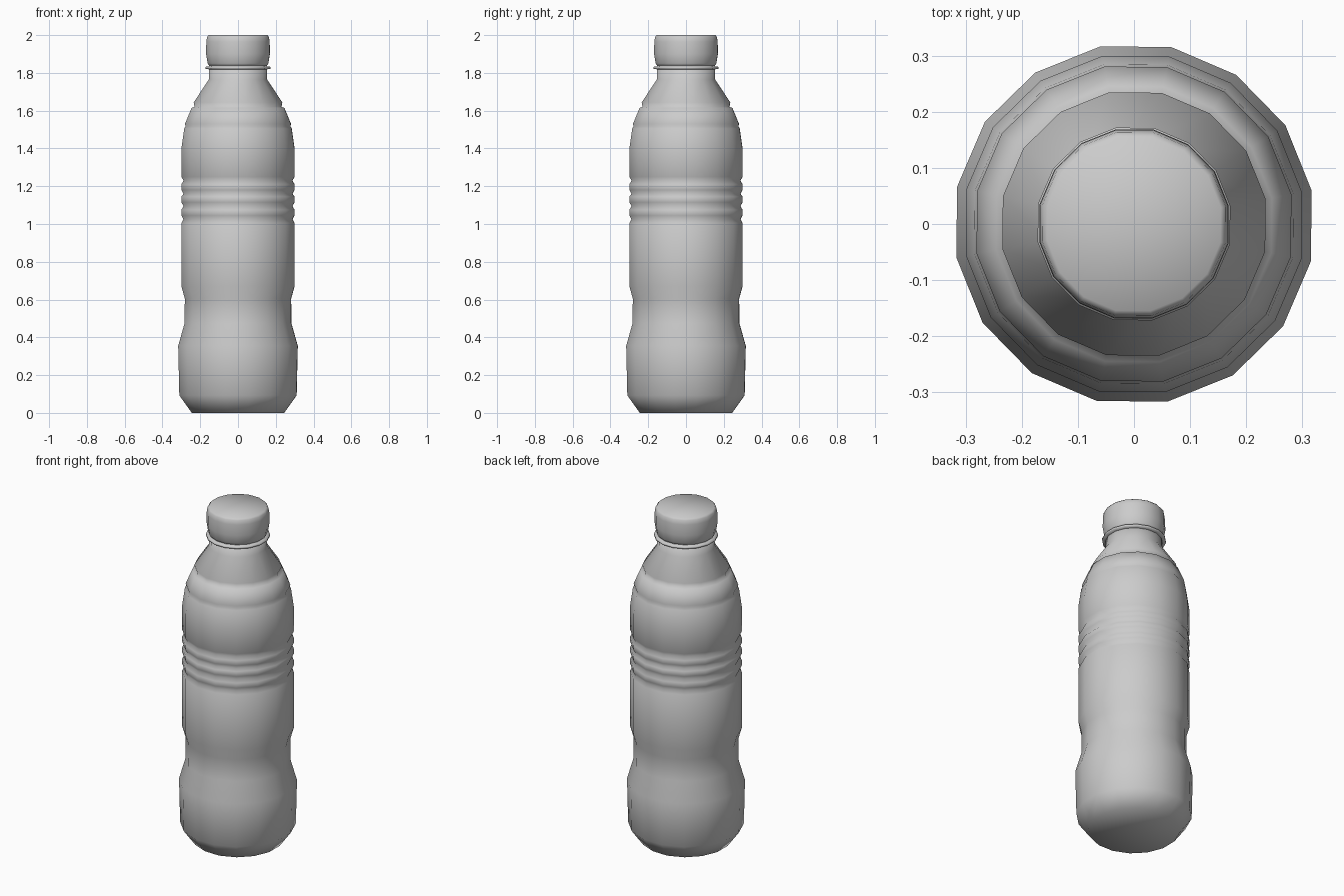
import bpy, bmesh, math

if "Cube" in bpy.data.objects:
    bpy.data.objects.remove(bpy.data.objects["Cube"])

SIDES = 16
TURN = math.radians(10.6)
FIT = 0.984  # visible half-width of the polygon relative to its corner radius


def lathe(name, profile):
    """Spin (half-width, z) points into a closed 16-sided body."""
    bm = bmesh.new()
    rings = []
    for w, z in profile:
        r = w / FIT
        rings.append([bm.verts.new((r * math.cos(TURN + i * math.tau / SIDES),
                                    r * math.sin(TURN + i * math.tau / SIDES), z))
                      for i in range(SIDES)])
    for a, b in zip(rings, rings[1:]):
        for i in range(SIDES):
            j = (i + 1) % SIDES
            bm.faces.new((a[i], a[j], b[j], b[i]))
    # fans closing both ends
    for ring, z in ((rings[0], profile[0][1]), (rings[-1], profile[-1][1])):
        tip = bm.verts.new((0, 0, z))
        for i in range(SIDES):
            bm.faces.new((ring[i], ring[(i + 1) % SIDES], tip))
    bmesh.ops.recalc_face_normals(bm, faces=bm.faces)
    for f in bm.faces:
        f.smooth = True
    me = bpy.data.meshes.new(name)
    bm.to_mesh(me)
    bm.free()
    ob = bpy.data.objects.new(name, me)
    bpy.context.collection.objects.link(ob)
    return ob


# Base, gripping waist and lower wall
profile = [(0.245, 0), (0.311, 0.093), (0.317, 0.355), (0.283, 0.475),
           (0.282, 0.605), (0.30, 0.67), (0.30, 1.005)]
# Three ribs between grooves
for z in (1.06, 1.13, 1.195):
    profile += [(0.289, z - 0.035), (0.300, z - 0.015), (0.300, z + 0.015)]
profile += [(0.289, 1.23), (0.30, 1.25)]
# Upper wall, stepped shoulder and neck
profile += [(0.30, 1.40), (0.285, 1.505), (0.278, 1.517), (0.281, 1.53),
            (0.246, 1.615), (0.230, 1.62), (0.235, 1.643),
            (0.155, 1.765), (0.153, 1.845)]
lathe("bottle", profile)

# Collar under the cap
lathe("neck_ring", [(0.150, 1.818), (0.172, 1.822), (0.172, 1.832), (0.150, 1.836)])

# Screw cap
lathe("cap", [(0.152, 1.836), (0.161, 1.85), (0.169, 1.90), (0.168, 1.965),
              (0.164, 1.99), (0.155, 2.0)])
